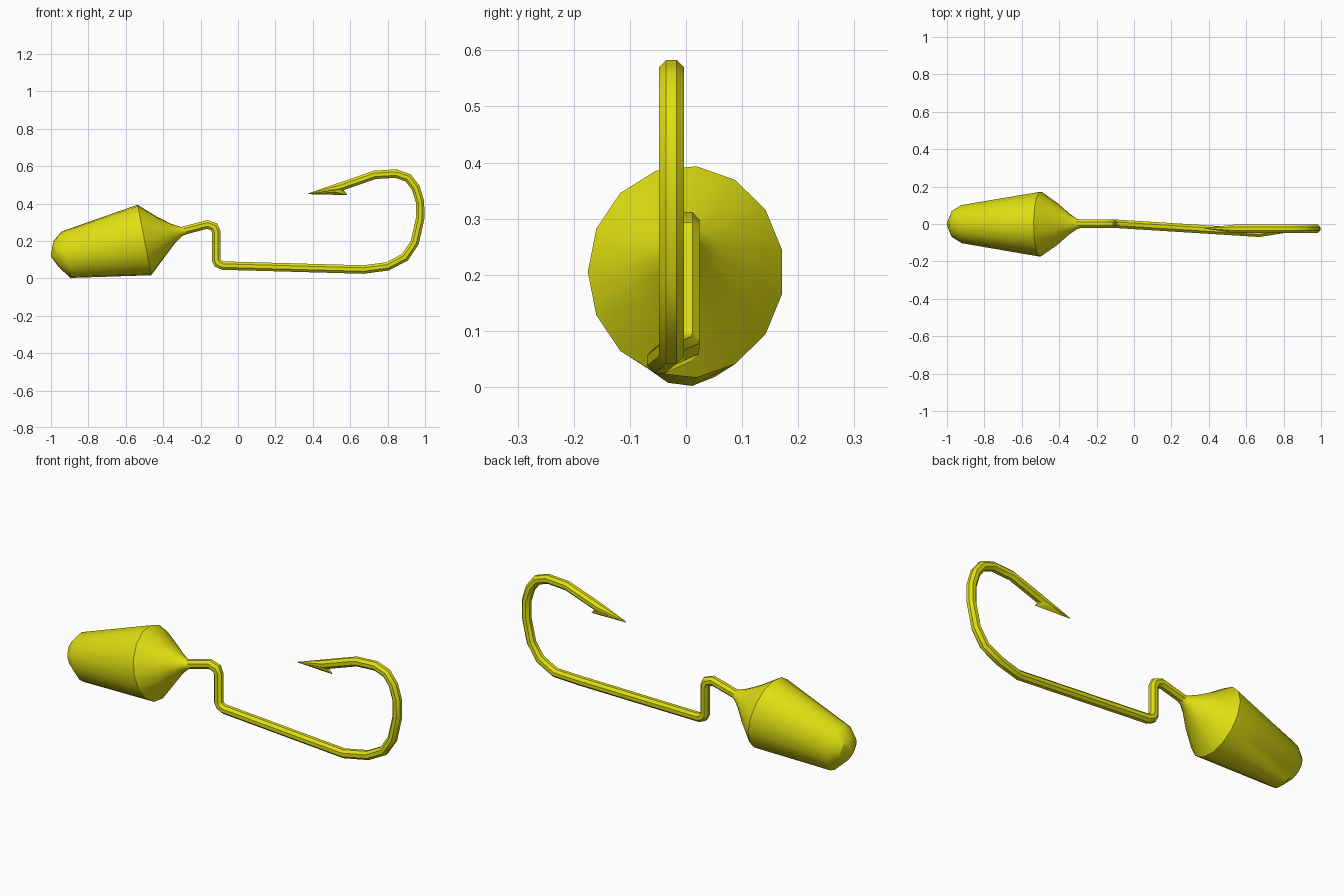
import bpy, bmesh, math
from mathutils import Vector

if "Cube" in bpy.data.objects:
    bpy.data.objects.remove(bpy.data.objects["Cube"])

mat = bpy.data.materials.new("yellow_paint")
mat.diffuse_color = (0.75, 0.75, 0.006, 1)
mat.use_nodes = True
mat.node_tree.nodes["Principled BSDF"].inputs["Base Color"].default_value = mat.diffuse_color
Y = Vector((0, 1, 0))


def finish(bm, name, angle):
    bmesh.ops.recalc_face_normals(bm, faces=bm.faces)
    me = bpy.data.meshes.new(name)
    bm.to_mesh(me)
    bm.free()
    ob = bpy.data.objects.new(name, me)
    bpy.context.collection.objects.link(ob)
    me.materials.append(mat)
    bpy.ops.object.select_all(action='DESELECT')
    ob.select_set(True)
    bpy.context.view_layer.objects.active = ob
    bpy.ops.object.shade_smooth_by_angle(angle=math.radians(angle))
    return ob


def loft(name, rings, sides, phase, angle):
    """rings: (centre, up axis, half width in y, half height along up)"""
    bm = bmesh.new()
    loops = []
    for c, up, ry, rz in rings:
        loop = []
        for i in range(sides):
            a = phase + 2 * math.pi * i / sides
            loop.append(bm.verts.new(c + Y * (ry * math.cos(a)) + up * (rz * math.sin(a))))
        loops.append(loop)
    for a, b in zip(loops, loops[1:]):
        for i in range(sides):
            j = (i + 1) % sides
            bm.faces.new((a[i], a[j], b[j], b[i]))
    bm.faces.new(loops[0])
    bm.faces.new(loops[-1])
    return finish(bm, name, angle)


# Weighted body: x, z, half width, half height, along a tilted axis
tilt = math.radians(11)
up = Vector((-math.sin(tilt), 0, math.cos(tilt)))
body = [(-1.0, 0.12, 0.006, 0.006), (-0.972, 0.13, 0.07, 0.072),
        (-0.92, 0.126, 0.103, 0.127), (-0.5, 0.205, 0.175, 0.193),
        (-0.41, 0.222, 0.112, 0.108), (-0.345, 0.24, 0.055, 0.052),
        (-0.305, 0.25, 0.028, 0.026), (-0.28, 0.255, 0.02, 0.02)]
loft("weight_body", [(Vector((x, 0, z)), up, ry, rz) for x, z, ry, rz in body],
     15, math.pi, 32)

# Wire: kinked shank, bend and tapered point (x, y, z, radius)
R = 0.0225
path = [(-0.34, 0.002, 0.242, R), (-0.165, 0.002, 0.288, R), (-0.128, 0.002, 0.275, R),
        (-0.117, 0.002, 0.25, R), (-0.117, 0.002, 0.1, R), (-0.107, 0.002, 0.08, R),
        (-0.08, 0.0, 0.068, R), (0.67, -0.047, 0.047, R), (0.80, -0.026, 0.064, R),
        (0.893, -0.026, 0.113, R), (0.945, -0.026, 0.192, R), (0.974, -0.026, 0.32, R),
        (0.973, -0.026, 0.41, R), (0.95, -0.026, 0.485, R), (0.91, -0.026, 0.537, R),
        (0.845, -0.026, 0.56, R), (0.73, -0.026, 0.553, R), (0.54, -0.026, 0.487, R),
        (0.375, -0.022, 0.452, 0.002)]
pts = [Vector(p[:3]) for p in path]
rings = []
for i, p in enumerate(pts):
    t0 = (p - pts[max(i - 1, 0)]).normalized() if i else (pts[1] - p).normalized()
    t1 = (pts[i + 1] - p).normalized() if i < len(pts) - 1 else t0
    t = (t0 + t1).normalized()
    n = t.cross(Y).normalized()
    r = path[i][3] / math.cos(math.pi / 8)
    rings.append((p, n, r, r / max(t.dot(t0), 0.6)))
loft("hook_wire", rings, 8, math.pi / 8, 40)

# Barb wedge under the point
bm = bmesh.new()
for v in [(0.375, -0.022, 0.45), (0.585, -0.026, 0.445),
          (0.535, -0.046, 0.485), (0.535, -0.006, 0.485),
          (0.52, -0.042, 0.462), (0.52, -0.01, 0.462), (0.555, -0.026, 0.485)]:
    bm.verts.new(v)
bmesh.ops.convex_hull(bm, input=bm.verts)
finish(bm, "hook_barb", 20)
